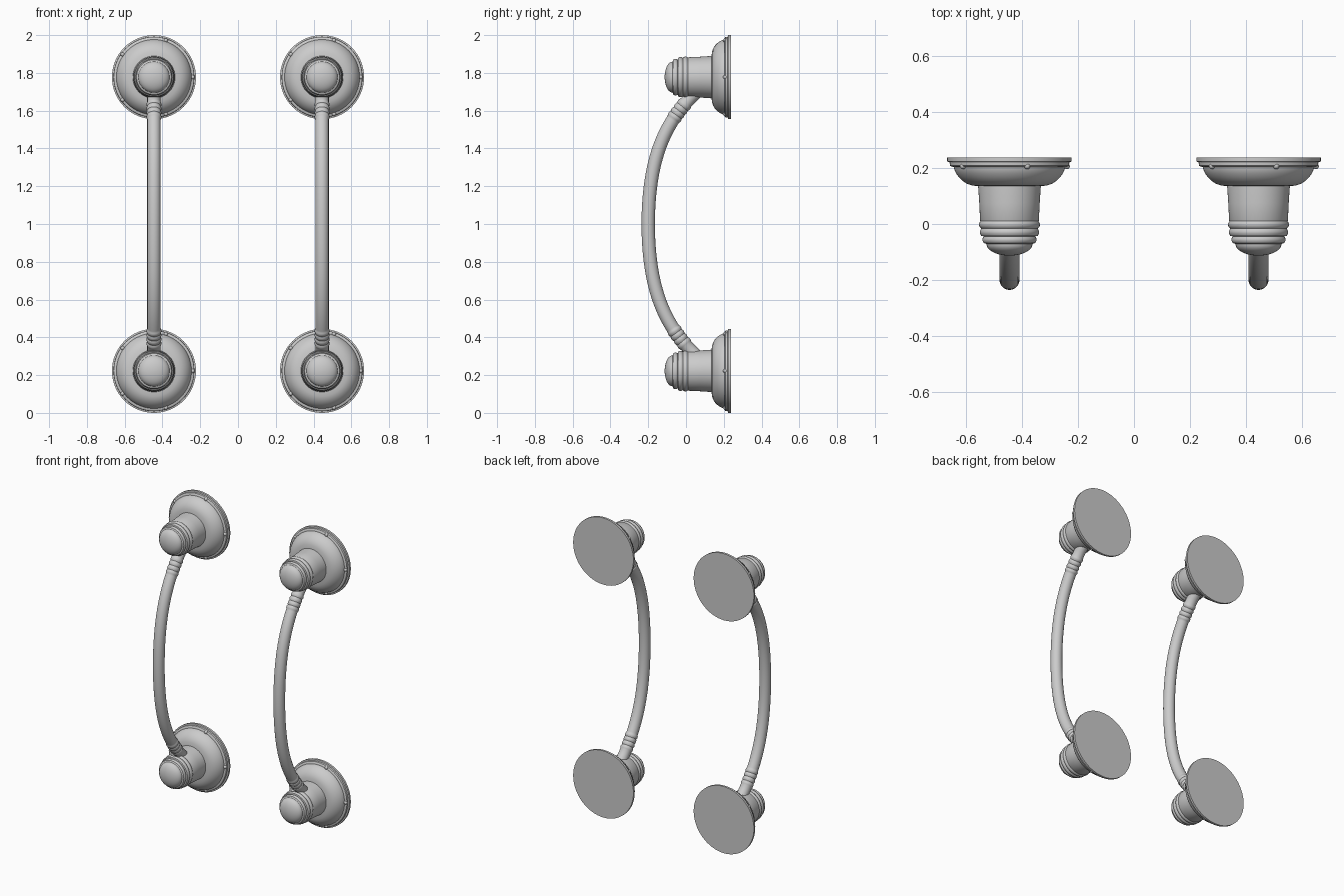
import bpy, bmesh, math
from mathutils import Vector, Matrix

if "Cube" in bpy.data.objects:
    bpy.data.objects.remove(bpy.data.objects["Cube"])

X, Z_LOW, Z_HIGH, MID = 0.445, 0.2225, 1.7775, 1.0
SEG = 64


def finish(bm, name, angle=35):
    bmesh.ops.recalc_face_normals(bm, faces=bm.faces)
    me = bpy.data.meshes.new(name)
    bm.to_mesh(me)
    bm.free()
    for p in me.polygons:
        p.use_smooth = True
    me.set_sharp_from_angle(angle=math.radians(angle))
    return me


def skin(bm, rings):
    """Bridge successive vertex rings and cap both ends."""
    for a, b in zip(rings, rings[1:]):
        n = len(a)
        for i in range(n):
            bm.faces.new((a[i], a[(i + 1) % n], b[(i + 1) % n], b[i]))
    bm.faces.new(rings[0])
    bm.faces.new(rings[-1])


def lathe(profile, name):
    """Revolve (radius, y) points about the y axis."""
    bm = bmesh.new()
    rings = []
    for r, y in profile:
        rings.append([bm.verts.new((r * math.cos(2 * math.pi * i / SEG), y,
                                    r * math.sin(2 * math.pi * i / SEG))) for i in range(SEG)])
    skin(bm, rings)
    return finish(bm, name)


def bead(r, y0, y1, bulge, n=6):
    return [(r + bulge * math.sin(math.pi * k / n), y0 + (y1 - y0) * k / n) for k in range(n + 1)]


# wall rose: flat disc, step, then rounded bowl
rose = [(0.2225, 0.237), (0.2225, 0.223), (0.214, 0.221), (0.213, 0.209), (0.208, 0.205),
        (0.199, 0.204), (0.197, 0.194), (0.191, 0.181), (0.181, 0.167), (0.168, 0.154),
        (0.152, 0.144), (0.135, 0.138), (0.112, 0.135), (0.100, 0.134)]

# post: tapering neck, beads, domed nose
post = [(0.112, 0.150), (0.112, 0.134), (0.108, 0.075), (0.105, 0.012)]
post += bead(0.104, 0.010, -0.014, 0.005)
post += bead(0.101, -0.016, -0.042, 0.005)
post += bead(0.092, -0.044, -0.068, 0.005)
post += [(0.084, -0.070)]
post += [(0.082 * math.cos(a), -0.072 - 0.041 * math.sin(a))
         for a in [math.radians(d) for d in range(0, 90, 9)]] + [(0.003, -0.113)]

# small studs round the rim
bm = bmesh.new()
for k in range(5):
    a = math.radians(72 * k)
    bmesh.ops.create_uvsphere(bm, u_segments=12, v_segments=8, radius=0.011,
                              matrix=Matrix.Translation((0.205 * math.cos(a), 0.207, 0.205 * math.sin(a))))
studs_mesh = finish(bm, "rim_studs")
rose_mesh = lathe(rose, "wall_rose")
post_mesh = lathe(post, "post")


# bowed grip with ribbed bands near both ends
def grip_point(t):
    return Vector((0, -0.2 + 0.279 * t ** 2 + 0.495 * t ** 4, t))


def grip_radius(t):
    u = (abs(t) - 0.555) / 0.022
    return 0.0355 + (0.004 * abs(math.sin(math.pi * u)) if 0 <= u <= 4 else 0)


half = [0.55 * k / 20 for k in range(21)] + [0.555 + 0.0044 * k for k in range(21)] + [0.67, 0.70, 0.72]
stations = [-t for t in reversed(half[1:])] + half
bm = bmesh.new()
rings = []
for t in stations:
    tangent = Vector((0, 0.558 * t + 1.98 * t ** 3, 1)).normalized()
    normal = Vector((0, tangent.z, -tangent.y))
    r = grip_radius(t)
    rings.append([bm.verts.new(grip_point(t) + r * (math.cos(a) * Vector((1, 0, 0)) + math.sin(a) * normal))
                  for a in [2 * math.pi * i / 32 for i in range(32)]])
skin(bm, rings)
grip_mesh = finish(bm, "grip")


def place(me, name, loc):
    ob = bpy.data.objects.new(name, me)
    ob.location = loc
    bpy.context.collection.objects.link(ob)


# two handles side by side, each with an upper and a lower mount
for side, x in (("left", -X), ("right", X)):
    place(grip_mesh, f"{side}_grip", (x, 0, MID))
    for level, z in (("lower", Z_LOW), ("upper", Z_HIGH)):
        for part, me in (("wall_rose", rose_mesh), ("post", post_mesh), ("rim_studs", studs_mesh)):
            place(me, f"{side}_{level}_{part}", (x, 0, z))
